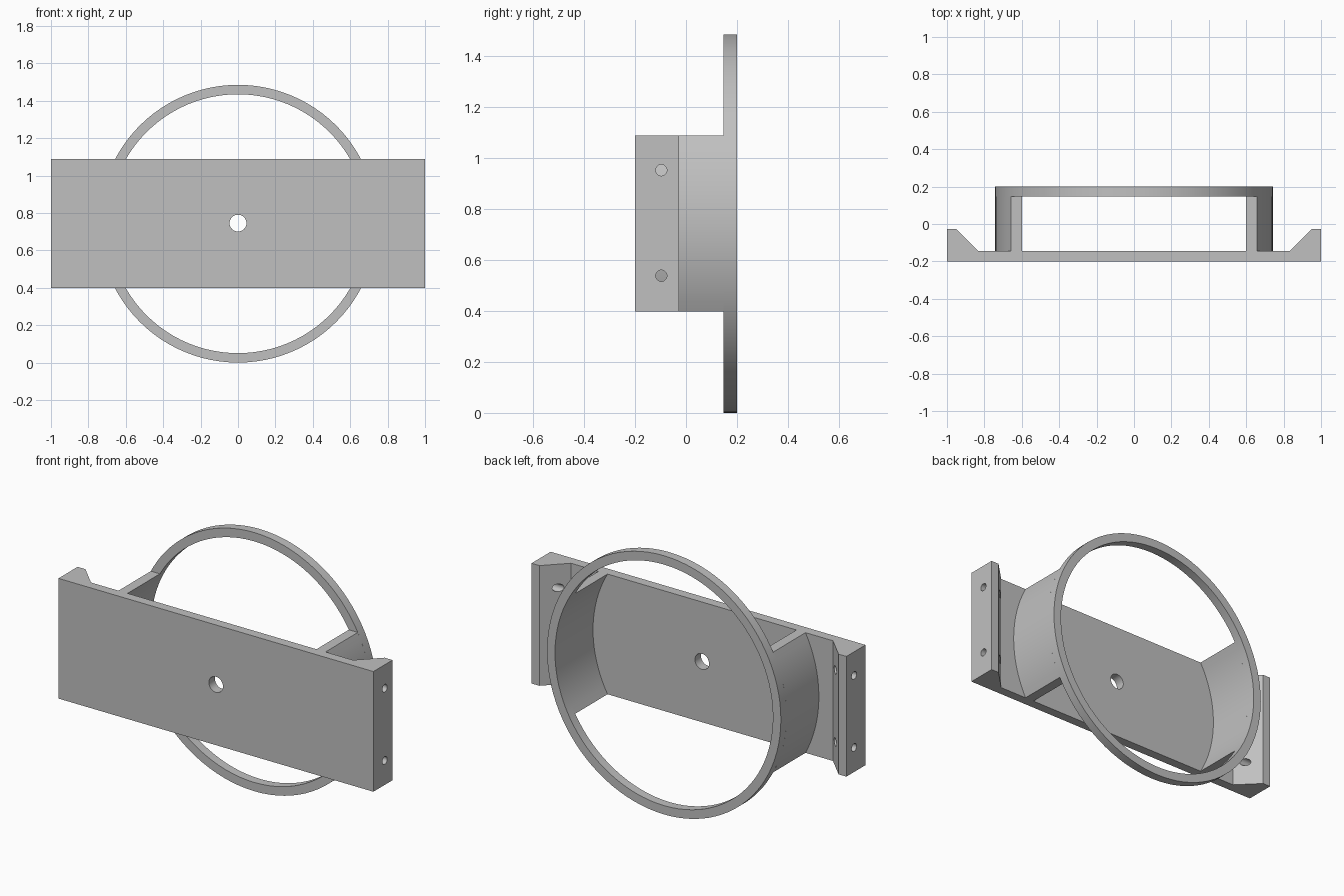
import bpy, bmesh, math
from mathutils import Matrix, Vector

if "Cube" in bpy.data.objects:
    bpy.data.objects.remove(bpy.data.objects["Cube"], do_unlink=True)

MID = 0.7425                   # height of the ring axis
OUTER, INNER = 0.7425, 0.692   # ring radii
HALF = 0.345                   # half height of the plate
FRONT, PLATE_BACK, RING_FRONT, BACK = -0.2, -0.145, 0.148, 0.2

grey = bpy.data.materials.new("plain grey")
grey.use_nodes = True
colour = (0.53, 0.53, 0.53, 1)
grey.diffuse_color = colour
grey.node_tree.nodes["Principled BSDF"].inputs["Base Color"].default_value = colour


def finish(name, bm, smooth=False):
    bmesh.ops.recalc_face_normals(bm, faces=bm.faces)
    mesh = bpy.data.meshes.new(name)
    bm.to_mesh(mesh)
    bm.free()
    mesh.materials.append(grey)
    obj = bpy.data.objects.new(name, mesh)
    bpy.context.collection.objects.link(obj)
    if smooth:
        bpy.ops.object.select_all(action="DESELECT")
        obj.select_set(True)
        bpy.context.view_layer.objects.active = obj
        bpy.ops.object.shade_smooth_by_angle(angle=math.radians(30))
    return obj


def curved_band(name, outer, inner, y0, y1, closed=False):
    """Solid band between two matching rows of (x, z) points."""
    bm = bmesh.new()
    rows = [[bm.verts.new((x, y, z)) for x, z in line]
            for line, y in ((outer, y0), (outer, y1), (inner, y1), (inner, y0))]
    n = len(outer)
    for i in range(n if closed else n - 1):
        j = (i + 1) % n
        for a, b in zip(rows, rows[1:] + rows[:1]):
            bm.faces.new((a[i], a[j], b[j], b[i]))
    if not closed:
        for i in (0, -1):
            bm.faces.new([row[i] for row in rows])
    return finish(name, bm, True)


def arc(radius, start, end, count):
    angles = [start + (end - start) * i / count for i in range(count + 1)]
    return [(radius * math.cos(a), MID + radius * math.sin(a)) for a in angles]


# Mounting plate with a sloped lug at each end, one extruded profile
side = [(1, FRONT), (1, -0.027), (0.95, -0.027), (0.832, PLATE_BACK)]
profile = side + [(-x, y) for x, y in reversed(side)]
bm = bmesh.new()
base = bm.faces.new([bm.verts.new((x, y, MID - HALF)) for x, y in profile])
top = bmesh.ops.extrude_face_region(bm, geom=[base])["geom"]
bmesh.ops.translate(bm, vec=(0, 0, 2 * HALF),
                    verts=[v for v in top if isinstance(v, bmesh.types.BMVert)])
plate = finish("mounting_plate", bm)

# Drill the centre hole and the four side screw holes
bm = bmesh.new()


def drill(radius, length, axis, place):
    turn = Matrix.Rotation(math.pi / 2, 4, axis)
    bmesh.ops.create_cone(bm, cap_ends=True, segments=32, radius1=radius, radius2=radius,
                          depth=length, matrix=Matrix.Translation(Vector(place)) @ turn)


drill(0.045, 0.2, "X", (0, -0.17, MID + 0.003))
for x in (-0.95, 0.95):
    for z in (0.538, 0.952):
        drill(0.022, 0.3, "Y", (x, -0.097, z))
cutter = finish("hole_cutter", bm)
cut = plate.modifiers.new("holes", "BOOLEAN")
cut.operation, cut.solver, cut.object = "DIFFERENCE", "EXACT", cutter
bpy.context.view_layer.objects.active = plate
bpy.ops.object.modifier_apply(modifier=cut.name)
bpy.data.objects.remove(cutter, do_unlink=True)
bpy.ops.object.select_all(action="DESELECT")
plate.select_set(True)
bpy.ops.object.shade_smooth_by_angle(angle=math.radians(30))

# Full ring at the back
curved_band("ring", arc(OUTER, 0, math.tau, 96)[:-1], arc(INNER, 0, math.tau, 96)[:-1],
            RING_FRONT, BACK, closed=True)

# Curved walls joining ring and plate, trimmed level with the plate edges
out_angle, in_angle = math.asin(HALF / OUTER), math.asin(HALF / INNER)
for name, sign in (("left_wall", 1), ("right_wall", -1)):
    lines = [[(sign * x, z) for x, z in arc(r, -a, a, 16)]
             for r, a in ((OUTER, out_angle), (INNER, in_angle))]
    curved_band(name, *lines, PLATE_BACK, RING_FRONT)
